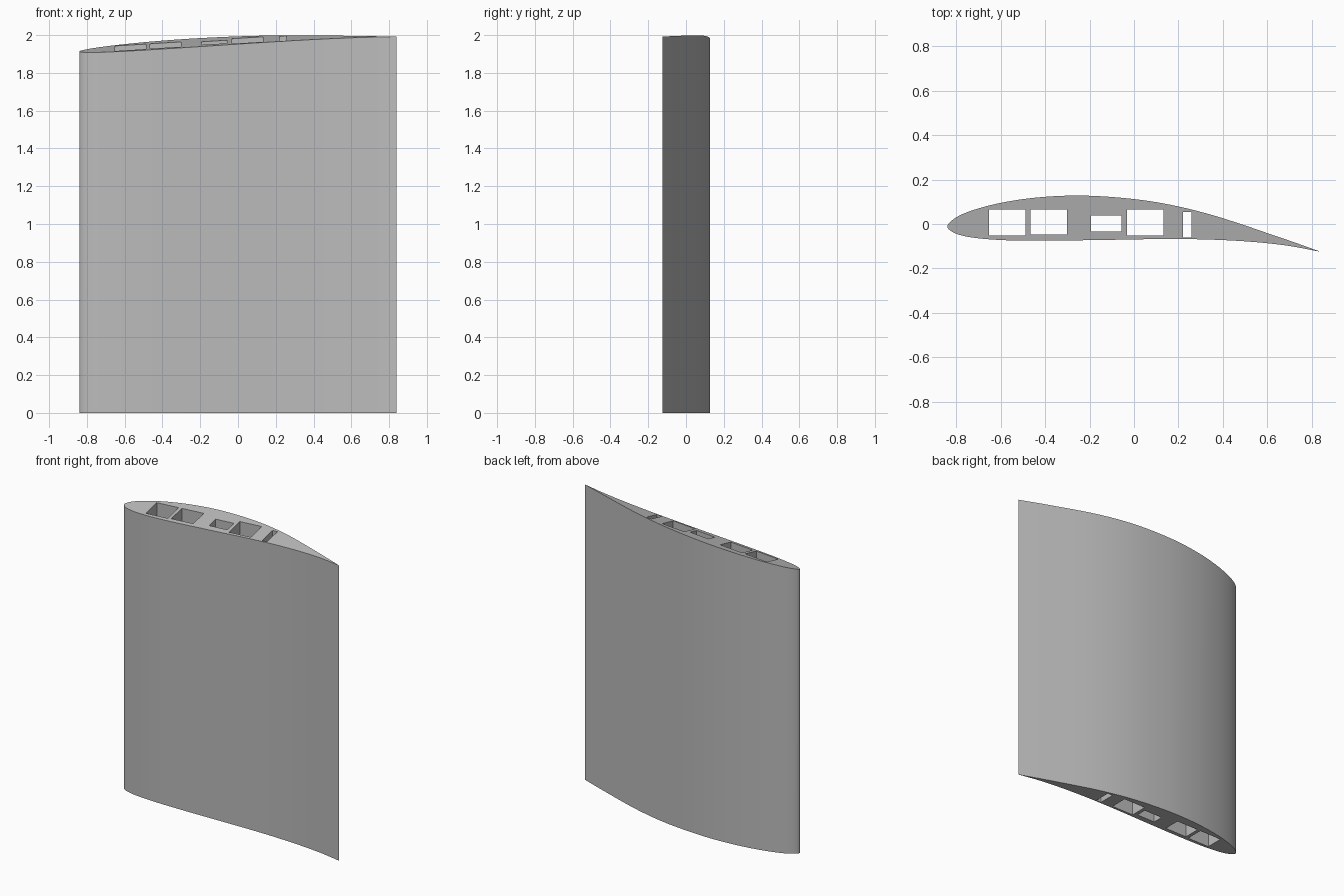
import bpy
import bmesh
import math
from mathutils import Vector

cube = bpy.data.objects.get("Cube")
if cube:
    bpy.data.objects.remove(cube, do_unlink=True)

# Plain grey material
grey = bpy.data.materials.new("plain grey")
grey.use_nodes = True
grey.diffuse_color = (0.5, 0.5, 0.5, 1)
grey.node_tree.nodes["Principled BSDF"].inputs["Base Color"].default_value = (0.5, 0.5, 0.5, 1)

# Airfoil outline: trailing edge, over the back, round the nose, along the front
TAIL = (0.84, -0.125)
OUTLINE = [TAIL, (0.72, -0.082), (0.6, -0.041), (0.48, 0.0), (0.35, 0.041),
           (0.2, 0.079), (0.05, 0.106), (-0.12, 0.123), (-0.28, 0.128),
           (-0.45, 0.118), (-0.6, 0.095), (-0.72, 0.064), (-0.8, 0.03),
           (-0.84, -0.01), (-0.805, -0.042), (-0.72, -0.062), (-0.58, -0.073),
           (-0.4, -0.075), (-0.15, -0.072), (0.1, -0.068), (0.3, -0.069),
           (0.5, -0.078), (0.68, -0.096), TAIL]

# Spar openings: x min, x max, y min, y max
OPENINGS = [(-0.652, -0.488, -0.052, 0.066), (-0.465, -0.301, -0.048, 0.066),
            (-0.193, -0.057, -0.033, 0.038), (-0.032, 0.132, -0.052, 0.066),
            (0.221, 0.258, -0.06, 0.053)]


def smooth_path(points, steps=5):
    """Spline through the points, open at the sharp trailing edge."""
    p = [Vector(q) for q in points]
    p = [2 * p[0] - p[1]] + p + [2 * p[-1] - p[-2]]
    path = []
    for a, b, c, d in zip(p, p[1:], p[2:], p[3:]):
        for i in range(steps):
            t = i / steps
            path.append(0.5 * (2 * b + (c - a) * t + (2 * a - 5 * b + 4 * c - d) * t ** 2
                               + (3 * b - a - 3 * c + d) * t ** 3))
    return path


def top_height(x, y):
    """Slanted plane that trims the upper end."""
    return min(2.0, 1.968 + 0.062 * x + 0.225 * y)


def add_loop(bm, points):
    verts = [bm.verts.new((x, y, 0)) for x, y in points]
    return [bm.edges.new((a, b)) for a, b in zip(verts, verts[1:] + verts[:1])]


# Fill the pierced section, then extrude it up to the slanted end
bm = bmesh.new()
edges = add_loop(bm, smooth_path(OUTLINE))
for x0, x1, y0, y1 in OPENINGS:
    edges += add_loop(bm, [(x0, y0), (x1, y0), (x1, y1), (x0, y1)])
bmesh.ops.triangle_fill(bm, edges=edges, use_beauty=True, use_dissolve=False)
result = bmesh.ops.extrude_face_region(bm, geom=bm.faces[:], use_keep_orig=True)
for v in result["geom"]:
    if isinstance(v, bmesh.types.BMVert):
        v.co.z = top_height(v.co.x, v.co.y)
bmesh.ops.recalc_face_normals(bm, faces=bm.faces[:])

mesh = bpy.data.meshes.new("wing_section")
bm.to_mesh(mesh)
bm.free()
mesh.materials.append(grey)
wing = bpy.data.objects.new("wing_section", mesh)
bpy.context.collection.objects.link(wing)

# Smooth skin with crisp ends and openings
bpy.ops.object.select_all(action='DESELECT')
wing.select_set(True)
bpy.context.view_layer.objects.active = wing
bpy.ops.object.shade_smooth_by_angle(angle=math.radians(30))
